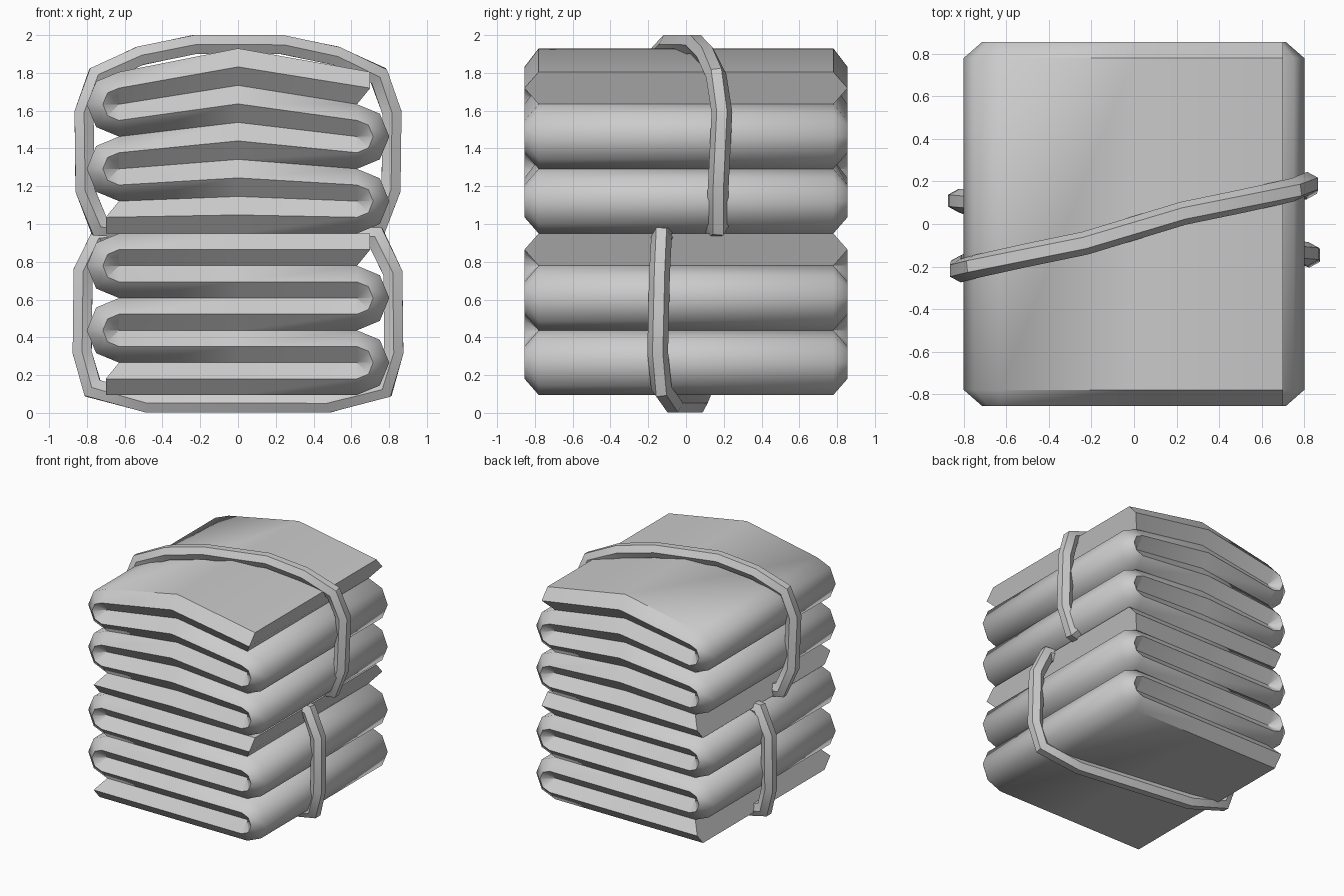
import bpy, bmesh, math
from mathutils import Vector

if "Cube" in bpy.data.objects:
    bpy.data.objects.remove(bpy.data.objects["Cube"])

def finish(name, bm, angle):
    bmesh.ops.recalc_face_normals(bm, faces=bm.faces)
    me = bpy.data.meshes.new(name)
    bm.to_mesh(me)
    bm.free()
    ob = bpy.data.objects.new(name, me)
    bpy.context.collection.objects.link(ob)
    bpy.ops.object.select_all(action='DESELECT')
    bpy.context.view_layer.objects.active = ob
    ob.select_set(True)
    bpy.ops.object.shade_smooth_by_angle(angle=math.radians(angle))

def skin(bm, rings, cyclic):
    # bridge rings of equal vertex count
    rows = [[bm.verts.new(p) for p in r] for r in rings]
    n, m = len(rows), len(rows[0])
    for i in range(n if cyclic else n - 1):
        a, b = rows[i], rows[(i + 1) % n]
        for k in range(m):
            bm.faces.new((a[k], a[(k + 1) % m], b[(k + 1) % m], b[k]))
    if not cyclic:
        bm.faces.new(rows[0])
        bm.faces.new(rows[-1])

T, XF, XE, LAYERS = 0.171, 0.63, 0.70, 5   # layer pitch, fold centre, free end
Y_IN, Y_OUT = 0.78, 0.855                  # surface edge and ridge edge

def folded_stack(name, z0, crown):
    # one thick sheet folded in a zigzag, with pointed front and back edges
    def place(x, y, z):
        s = 1 + crown * max(0, 1 - abs(x) / XF)
        return (x, y, z0 + z * s)
    stations = []                           # each: lower, ridge, upper (x, z)
    h = T / 2
    for i in range(LAYERS):
        d = 1 if i % 2 == 0 else -1         # travel direction
        c = (i + 0.5) * T
        def across(xa, xb, xc):
            tri = [(xa, c - h), (xb, c), (xc, c + h)]
            return tri if d == 1 else tri[::-1]
        if i == 0:
            stations.append(across(-XE, -XE, -XF))
        else:
            stations.append(across(-d * XF, -d * XF, -d * XF))
        stations.append(across(0, 0, 0))
        if i == LAYERS - 1:
            stations.append(across(XF, XE, XE))
            break
        stations.append(across(d * XF, d * XF, d * XF))
        for a in (-45, 0, 45):              # rounded fold
            a = math.radians(a)
            tri = [(d * (XF + r * math.cos(a)), c + h + r * math.sin(a))
                   for r in (T, h, 0.002)]
            stations.append(tri if d == 1 else tri[::-1])
    rings = []
    for p, q, r in stations:
        rings.append([place(x, y, z) for (x, z), y in (
            (p, -Y_IN), (q, -Y_OUT), (r, -Y_IN), (r, Y_IN), (q, Y_OUT), (p, Y_IN))])
    bm = bmesh.new()
    skin(bm, rings, False)
    finish(name, bm, 48)

def rope(name, pts):
    # closed six-sided cord
    pts = [Vector(p) for p in pts]
    rings = []
    for i, p in enumerate(pts):
        a = (p - pts[i - 1]).normalized()
        b = (pts[(i + 1) % len(pts)] - p).normalized()
        t = (a + b).normalized()
        side = (Vector((0, 1, 0)) - t * t.y).normalized()
        out = t.cross(side)
        miter = 1 / max(0.75, a.dot(t))
        rings.append([p + side * 0.055 * math.cos(k * math.pi / 3)
                      + out * 0.058 * miter * math.sin(k * math.pi / 3) for k in range(6)])
    bm = bmesh.new()
    skin(bm, rings, True)
    finish(name, bm, 35)

# folded cloth: flat lower stack, crowned upper stack
folded_stack("lower_cloth_stack", 0.095, 0.0)
folded_stack("upper_cloth_stack", 0.95, 0.146)

# cords tied round each stack, tucked between the two
rope("upper_rope", [
    (0.60, 0.14, 0.98), (0.735, 0.17, 0.99), (0.81, 0.17, 1.18), (0.815, 0.19, 1.59),
    (0.745, 0.16, 1.785), (0.52, 0.11, 1.89), (0.23, 0.05, 1.95), (-0.23, -0.09, 1.95),
    (-0.52, -0.15, 1.89), (-0.745, -0.20, 1.785), (-0.815, -0.22, 1.59),
    (-0.81, -0.20, 1.18), (-0.735, -0.17, 0.99), (-0.60, -0.14, 0.98)])
rope("lower_rope", [
    (0.60, -0.11, 0.93), (0.73, -0.13, 0.93), (0.82, -0.14, 0.74), (0.825, -0.15, 0.32),
    (0.77, -0.13, 0.13), (0.48, -0.07, 0.052), (-0.48, 0.06, 0.052), (-0.77, 0.09, 0.13),
    (-0.825, 0.11, 0.32), (-0.82, 0.11, 0.75), (-0.73, 0.10, 0.93), (-0.60, 0.08, 0.93)])
